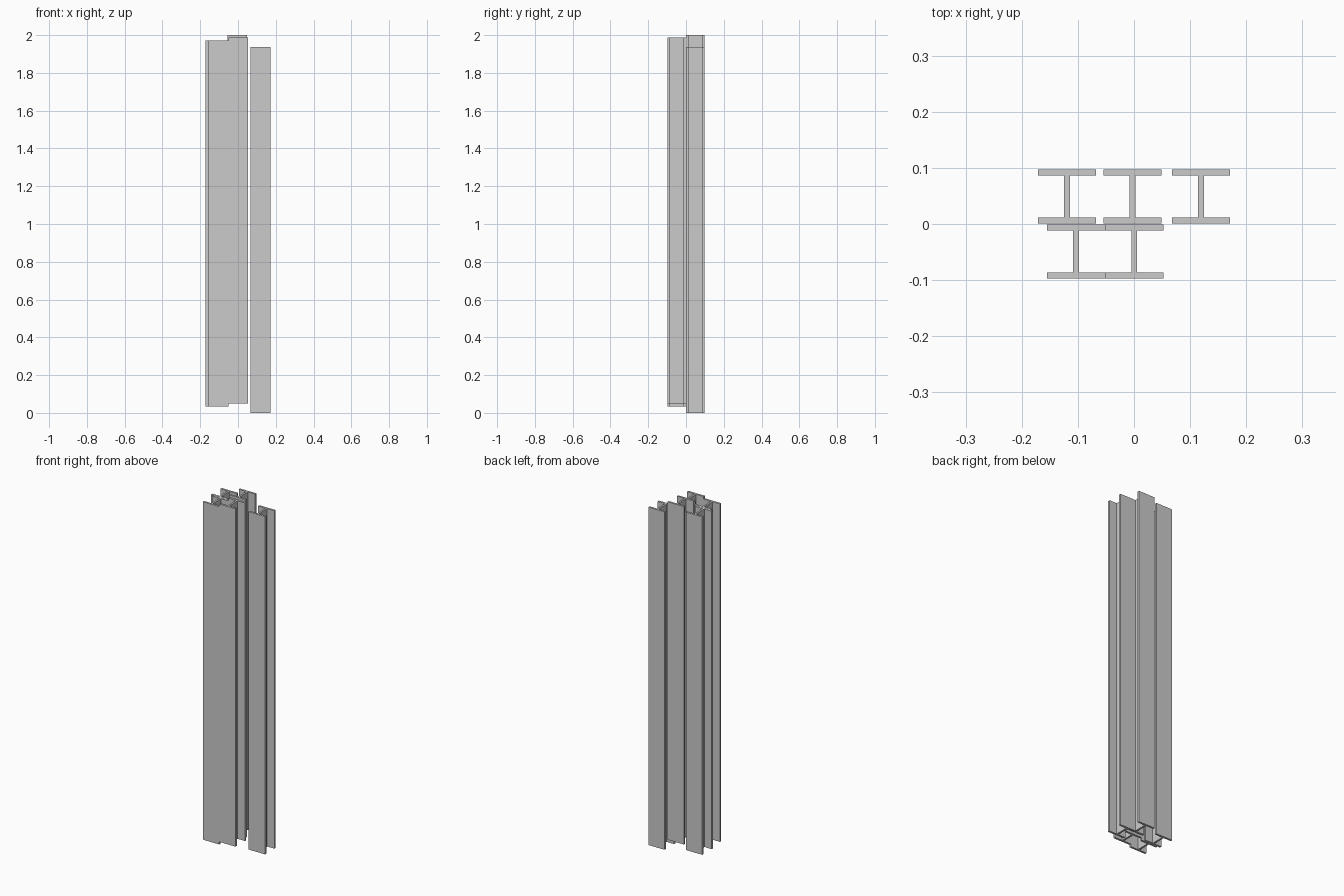
import bpy, bmesh

if "Cube" in bpy.data.objects:
    bpy.data.objects.remove(bpy.data.objects["Cube"])

WIDTH, DEPTH = 0.1036, 0.097      # flange width, overall section depth
FLANGE, WEB = 0.0115, 0.0105      # plate thicknesses
LENGTH = 1.937


def i_beam(name, x, y, z):
    """Extrude an I section upward; x, y is the section centre, z its foot."""
    w, d, t = WIDTH / 2, DEPTH / 2, WEB / 2
    f = d - FLANGE
    half = [(w, -d), (w, -f), (t, -f), (t, f), (w, f), (w, d)]
    outline = half + [(-px, py) for px, py in reversed(half)]
    bm = bmesh.new()
    face = bm.faces.new([bm.verts.new((px, py, 0)) for px, py in outline])
    ext = bmesh.ops.extrude_face_region(bm, geom=[face])
    top = [v for v in ext["geom"] if isinstance(v, bmesh.types.BMVert)]
    bmesh.ops.translate(bm, verts=top, vec=(0, 0, LENGTH))
    bmesh.ops.recalc_face_normals(bm, faces=bm.faces)
    mesh = bpy.data.meshes.new(name)
    bm.to_mesh(mesh)
    bm.free()
    obj = bpy.data.objects.new(name, mesh)
    obj.location = (x, y, z)
    bpy.context.collection.objects.link(obj)


ROW = 0.049   # distance of each row from the centre line

# Back row of three beams
i_beam("back_left_beam", -0.1193, ROW, 0.035)
i_beam("back_middle_beam", -0.003, ROW, 0.063)
i_beam("back_right_beam", 0.1193, ROW, 0.0)

# Front row of two beams, flanges side by side
i_beam("front_left_beam", -0.1033, -ROW, 0.035)
i_beam("front_right_beam", 0.0005, -ROW, 0.05)
